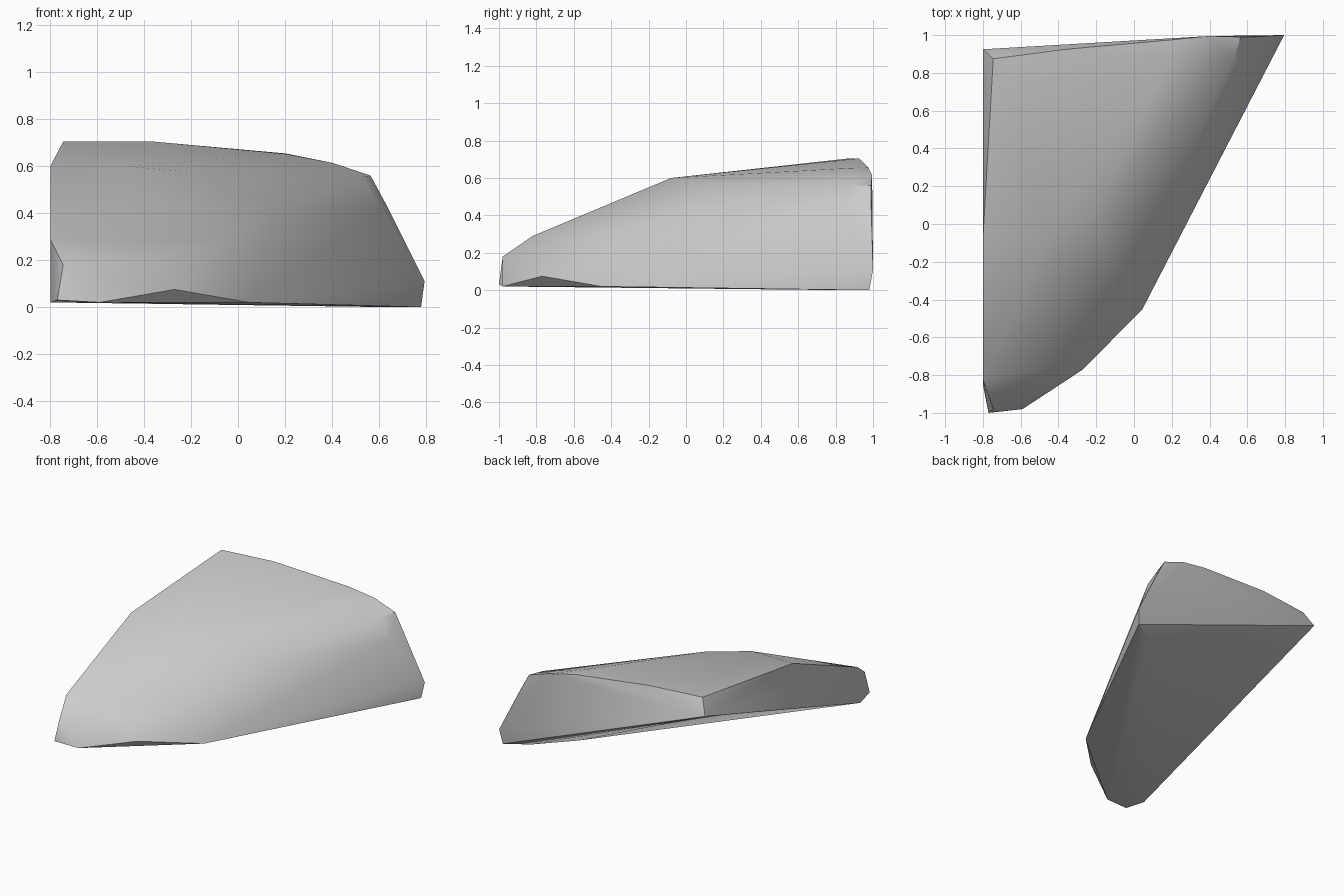
import bpy
import bmesh
import math

default_cube = bpy.data.objects.get("Cube")
if default_cube:
    bpy.data.objects.remove(default_cube, do_unlink=True)


def make_material(name, colour):
    material = bpy.data.materials.new(name)
    material.use_nodes = True
    material.diffuse_color = colour
    material.node_tree.nodes["Principled BSDF"].inputs["Base Color"].default_value = colour
    return material


def hull_object(name, outlines, material, crease_angle):
    """Wrap a set of outlines in one convex, softly shaded skin."""
    bm = bmesh.new()
    for outline in outlines:
        for point in outline:
            bm.verts.new(point)
    result = bmesh.ops.convex_hull(bm, input=bm.verts[:])
    unused = {e for key in ("geom_interior", "geom_unused") for e in result[key]
              if isinstance(e, bmesh.types.BMVert) and e.is_valid and not e.link_faces}
    bmesh.ops.delete(bm, geom=list(unused), context="VERTS")
    bmesh.ops.dissolve_limit(bm, angle_limit=math.radians(1),
                             verts=bm.verts[:], edges=bm.edges[:])
    bmesh.ops.recalc_face_normals(bm, faces=bm.faces[:])
    mesh = bpy.data.meshes.new(name)
    bm.to_mesh(mesh)
    bm.free()
    mesh.materials.append(material)
    obj = bpy.data.objects.new(name, mesh)
    bpy.context.collection.objects.link(obj)
    bpy.ops.object.select_all(action="DESELECT")
    obj.select_set(True)
    bpy.context.view_layer.objects.active = obj
    bpy.ops.object.shade_smooth_by_angle(angle=math.radians(crease_angle))
    return obj


# Flat side wall, undercut towards the raised back corner
side_wall = [(-.8, .925, .6), (-.8, -.08, .6), (-.8, -.82, .29), (-.8, -.85, .02)]

# Upper rim of the back face, running down to the far corner
back_rim = [(-.745, .875, .705), (-.36, .925, .705), (.2, .975, .655), (.4, .995, .615),
            (.565, .99, .56), (.63, .99, .44), (.795, 1, .11), (.78, .98, 0)]

# Edge of the top and the rounded shoulder below it
top_edge = [(-.47, -.08, .6), (-.2, .05, .575), (.2, .88, .653), (.53, .88, .555)]
shoulder = [(.61, .87, .42), (.18, .1, .42), (-.06, -.42, .28), (-.38, -.75, .2)]

# Blunt tip, the lower front edge and the keel of the underside
tip = [(-.745, -.98, .18), (-.77, -1, .03), (-.59, -.98, .02)]
lower_edge = [(-.27, -.77, .075), (.045, -.45, .02)]
keel = [(.39, .67, .01), (.62, .88, 0)]

stone_grey = make_material("stone grey", (.6, .6, .6, 1))
hull_object("rock_shard",
            [side_wall, back_rim, top_edge, shoulder, tip, lower_edge, keel],
            stone_grey, 35)
